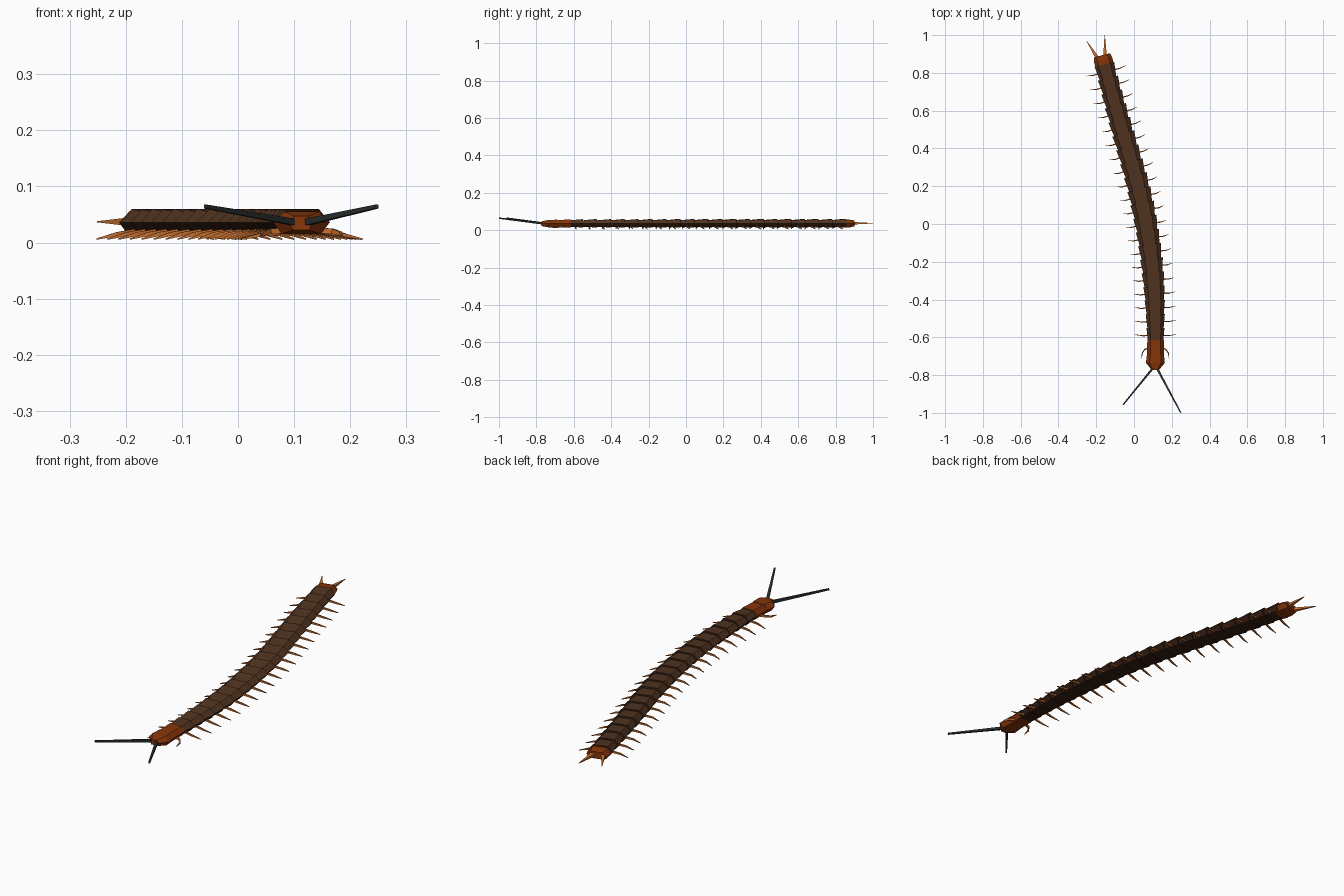
import bpy, bmesh, math
from mathutils import Vector

if "Cube" in bpy.data.objects:
    bpy.data.objects.remove(bpy.data.objects["Cube"])


def material(name, rgb):
    m = bpy.data.materials.new(name)
    m.diffuse_color = (*rgb, 1)
    m.use_nodes = True
    m.node_tree.nodes["Principled BSDF"].inputs["Base Color"].default_value = m.diffuse_color
    return m


BROWN = material("shell brown", (0.085, 0.035, 0.015))
DARK = material("belly dark brown", (0.040, 0.015, 0.007))
RUST = material("head rust", (0.240, 0.036, 0.003))
ORANGE = material("leg orange", (0.58, 0.165, 0.030))
SLATE = material("antenna slate", (0.026, 0.032, 0.030))

# centre line of the body: y -> x, and y -> half width
LINE = [(-0.80, 0.112), (-0.6, 0.115), (-0.4, 0.111), (-0.2, 0.096), (0, 0.066),
        (0.2, 0.024), (0.4, -0.034), (0.6, -0.092), (0.8, -0.145), (1.0, -0.198)]
WIDTH = [(-0.8, 0.042), (-0.6, 0.046), (-0.3, 0.058), (0.1, 0.062), (0.5, 0.058), (0.9, 0.050)]


def interp(table, y):
    for (a, p), (b, q) in zip(table, table[1:]):
        if y <= b:
            return p + (q - p) * (y - a) / (b - a)
    return table[-1][1]


def centre(y):
    # small average smooths the corners of the line
    return sum(interp(LINE, y + d) for d in (-0.06, 0, 0.06)) / 3


def frame(y):
    t = Vector((centre(y + 0.04) - centre(y - 0.04), 0.08, 0)).normalized()
    return Vector((centre(y), y, 0)), t, Vector((t.y, -t.x, 0))


def loft(name, rings, mats, rule=None):
    bm = bmesh.new()
    loops = [[bm.verts.new(p) for p in r] for r in rings]
    n = len(loops[0])
    for a, b in zip(loops, loops[1:]):
        for i in range(n):
            bm.faces.new((a[i], a[(i + 1) % n], b[(i + 1) % n], b[i]))
    bm.faces.new(loops[0])
    bm.faces.new(loops[-1])
    bmesh.ops.recalc_face_normals(bm, faces=bm.faces)
    if rule:
        for f in bm.faces:
            f.material_index = rule(f)
    me = bpy.data.meshes.new(name)
    bm.to_mesh(me)
    bm.free()
    for m in mats:
        me.materials.append(m)
    ob = bpy.data.objects.new(name, me)
    bpy.context.collection.objects.link(ob)
    return ob


def ring(y, w, top, mid=0.036, bottom=0.015):
    # hexagonal body section, square to the centre line
    c, t, s = frame(y)
    prof = [(-0.62, top), (0.62, top), (1, mid), (0.7, bottom), (-0.7, bottom), (-1, mid)]
    return [c + s * (u * w) + Vector((0, 0, z)) for u, z in prof]


def tube(name, pts, sizes, mat):
    # tapering four-sided limb; sizes are (half thickness sideways, half height)
    pts = [Vector(p) for p in pts]
    rings = []
    for i, p in enumerate(pts):
        d = (pts[min(i + 1, len(pts) - 1)] - pts[max(i - 1, 0)]).normalized()
        side = d.cross(Vector((0, 0, 1))).normalized()
        up = side.cross(d)
        a, b = sizes[i]
        rings.append([p + side * a + up * b, p - side * a + up * b,
                      p - side * a - up * b, p + side * a - up * b])
    return loft(name, rings, [mat])


def shell_rule(f):
    # dark underside and dark rear joint faces
    return 1 if f.normal.z < -0.1 or f.normal.y > 0.8 else 0


# overlapping body segments with a pair of legs each
COUNT, START, STEP = 20, -0.63, 0.0735
for i in range(COUNT):
    y0 = START + i * STEP
    y1 = y0 + STEP + 0.006
    w = interp(WIDTH, y0 + STEP / 2)
    rise = 0.001 if i % 2 else 0
    loft(f"body_segment_{i + 1}",
         [ring(y0, w * 0.86, 0.052, 0.036, 0.017), ring(y1, w * 1.03, 0.059 + rise)],
         [BROWN, DARK], shell_rule)
    c, t, s = frame(y0 + STEP * 0.55)
    for side, label in ((-1, "left"), (1, "right")):
        pts = [c + s * side * r + t * f + Vector((0, 0, z)) for r, f, z in
               ((w * 0.6, 0, 0.021), (w + 0.02, -0.002, 0.015), (0.108, 0.004, 0.006))]
        tube(f"{label}_leg_{i + 1}", pts,
             [(0.0035, 0.0045), (0.0028, 0.0035), (0.0010, 0.0012)], ORANGE)

# head: neck plate, then a plate flaring to a blunt snout
loft("neck_plate", [ring(-0.70, 0.044, 0.054), ring(-0.615, 0.044, 0.057)], [RUST])
loft("head", [ring(-0.772, 0.020, 0.047, 0.035, 0.022), ring(-0.735, 0.050, 0.055),
              ring(-0.69, 0.045, 0.056)], [RUST])

# tail plate
loft("tail_plate", [ring(0.825, 0.048, 0.054), ring(0.868, 0.050, 0.056),
                    ring(0.893, 0.044, 0.052, 0.036, 0.021)], [RUST])

# tail spikes
for label, base, tip in (("left", (-0.182, 0.86, 0.037), (-0.250, 0.968, 0.037)),
                         ("right", (-0.153, 0.87, 0.037), (-0.155, 1.0, 0.037))):
    tube(f"{label}_tail_spike", [base, tip], [(0.011, 0.008), (0.001, 0.001)], ORANGE)

# antennae
for label, base, tip in (("left", (0.107, -0.755, 0.035), (-0.058, -0.957, 0.064)),
                         ("right", (0.117, -0.755, 0.035), (0.247, -0.998, 0.064))):
    tube(f"{label}_antenna", [base, tip], [(0.006, 0.006), (0.0035, 0.0035)], SLATE)

# curved fangs beside the head
for side, label in ((-1, "left"), (1, "right")):
    pts = [(0.113 + side * u, y, z) for u, y, z in
           ((0.030, -0.655, 0.022), (0.056, -0.664, 0.020), (0.069, -0.683, 0.016), (0.073, -0.714, 0.012))]
    tube(f"{label}_fang", pts,
         [(0.004, 0.005), (0.0035, 0.0045), (0.0028, 0.0035), (0.0008, 0.001)], ORANGE)
